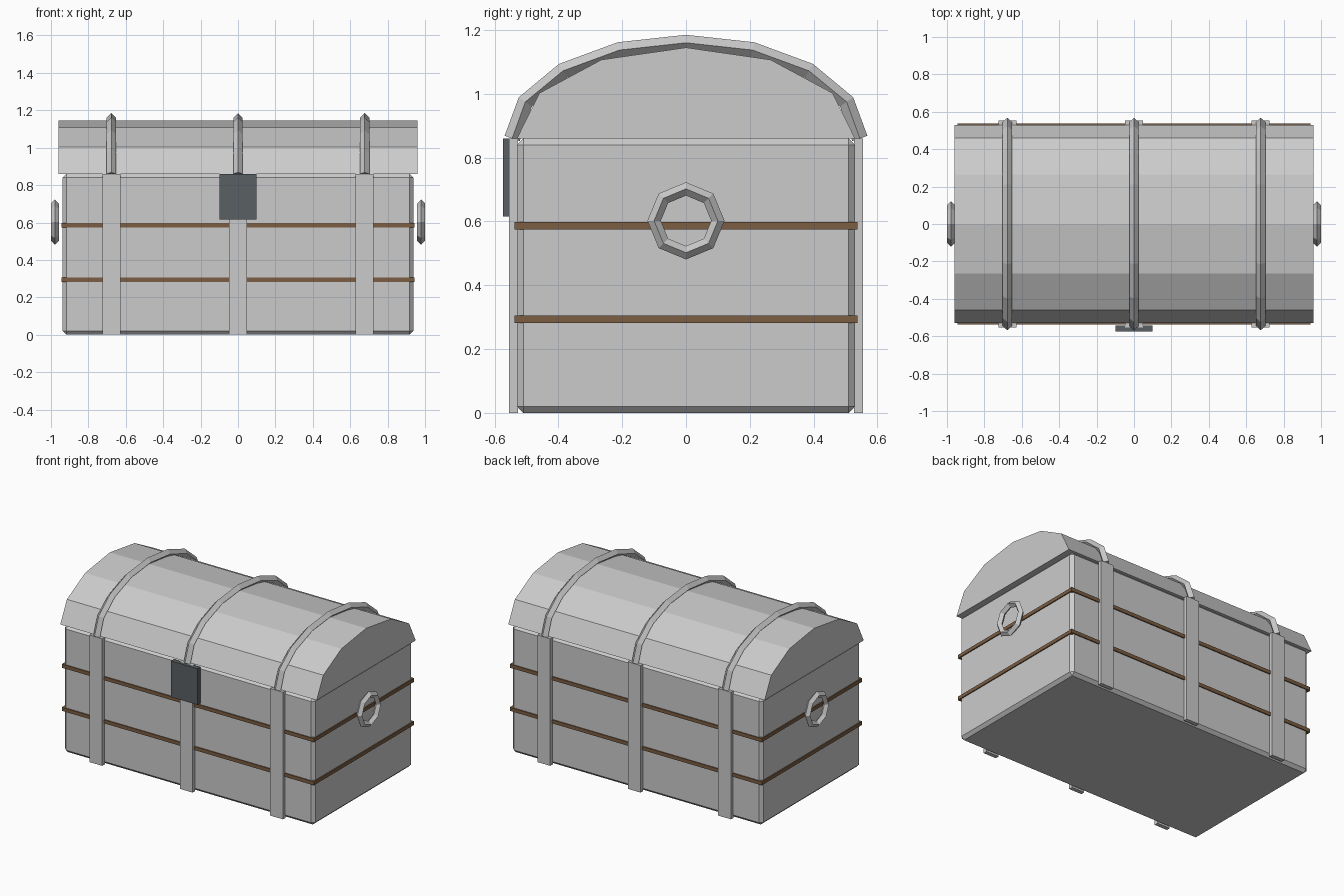
import bpy, bmesh
from math import sin, cos, pi
from mathutils import Vector

if "Cube" in bpy.data.objects:
    bpy.data.objects.remove(bpy.data.objects["Cube"])


def material(name, rgb):
    m = bpy.data.materials.new(name)
    m.diffuse_color = (*rgb, 1)
    m.use_nodes = True
    m.node_tree.nodes["Principled BSDF"].inputs["Base Color"].default_value = m.diffuse_color
    return m


brown = material("brown_leather", (0.20, 0.11, 0.055))
iron = material("dark_iron", (0.10, 0.115, 0.125))


def finish(name, bm, mat=None):
    bmesh.ops.recalc_face_normals(bm, faces=bm.faces)
    me = bpy.data.meshes.new(name)
    bm.to_mesh(me)
    bm.free()
    ob = bpy.data.objects.new(name, me)
    bpy.context.collection.objects.link(ob)
    if mat:
        me.materials.append(mat)
    return ob


def box(name, lo, hi, mat=None, bevel=0):
    bm = bmesh.new()
    bmesh.ops.create_cube(bm, size=1)
    for v in bm.verts:
        v.co = [(a + b) / 2 + c * (b - a) for a, b, c in zip(lo, hi, v.co)]
    if bevel:
        bmesh.ops.bevel(bm, geom=bm.edges[:], offset=bevel, segments=1,
                        affect='EDGES')
    return finish(name, bm, mat)


def skin(bm, rings):
    # join successive rings of points and cap both ends
    vs = [[bm.verts.new(p) for p in r] for r in rings]
    n = len(vs[0])
    for a, b in zip(vs, vs[1:]):
        for i in range(n):
            j = (i + 1) % n
            bm.faces.new((a[i], a[j], b[j], b[i]))
    bm.faces.new(vs[0])
    bm.faces.new(vs[-1])


RIM = 0.86

# chest body
box("chest_body", (-0.937, -0.53, 0), (0.937, 0.53, RIM), bevel=0.02)

# barrel lid: half of a flattened 12-sided cylinder
bm = bmesh.new()
skin(bm, [[(x, 0.53 * cos(i * pi / 6), RIM + 0.285 * sin(i * pi / 6))
           for i in range(7)] for x in (-0.96, 0.96)])
finish("lid", bm)


# arched lid bands with a diamond section
def lid_band(x, name):
    path = [Vector((x, 0.545 * cos(i * pi / 8), RIM + 0.30 * sin(i * pi / 8)))
            for i in range(9)]
    side = Vector((0.025, 0, 0))
    rings = []
    for i, p in enumerate(path):
        t = Vector((0, 0, 0))
        if i > 0:
            t += (p - path[i - 1]).normalized()
        if i < 8:
            t += (path[i + 1] - p).normalized()
        out = side.cross(t.normalized())
        rings.append([p + side, p + out, p - side, p - out])
    bm = bmesh.new()
    skin(bm, rings)
    finish(name, bm)


# upright straps, front and back, under each band
for x, where in ((-0.677, "left"), (0, "middle"), (0.677, "right")):
    lid_band(x, "lid_band_" + where)
    box("front_strap_" + where, (x - 0.048, -0.554, 0), (x + 0.048, -0.527, RIM))
    box("back_strap_" + where, (x - 0.048, 0.527, 0), (x + 0.048, 0.554, RIM))

# horizontal trim around the body
for z, where in ((0.294, "lower"), (0.586, "upper")):
    box("trim_" + where, (-0.944, -0.537, z - 0.012),
        (0.944, 0.537, z + 0.012), brown)

# lock plate
box("lock_plate", (-0.1, -0.574, 0.615), (0.1, -0.544, RIM), iron)

# ring handles at the ends
for s, where in ((-1, "left"), (1, "right")):
    bpy.ops.mesh.primitive_torus_add(
        major_segments=8, minor_segments=4, major_radius=0.10,
        minor_radius=0.021, location=(s * 0.979, 0, 0.602),
        rotation=(0, pi / 2, 0))
    bpy.context.object.name = "ring_handle_" + where
